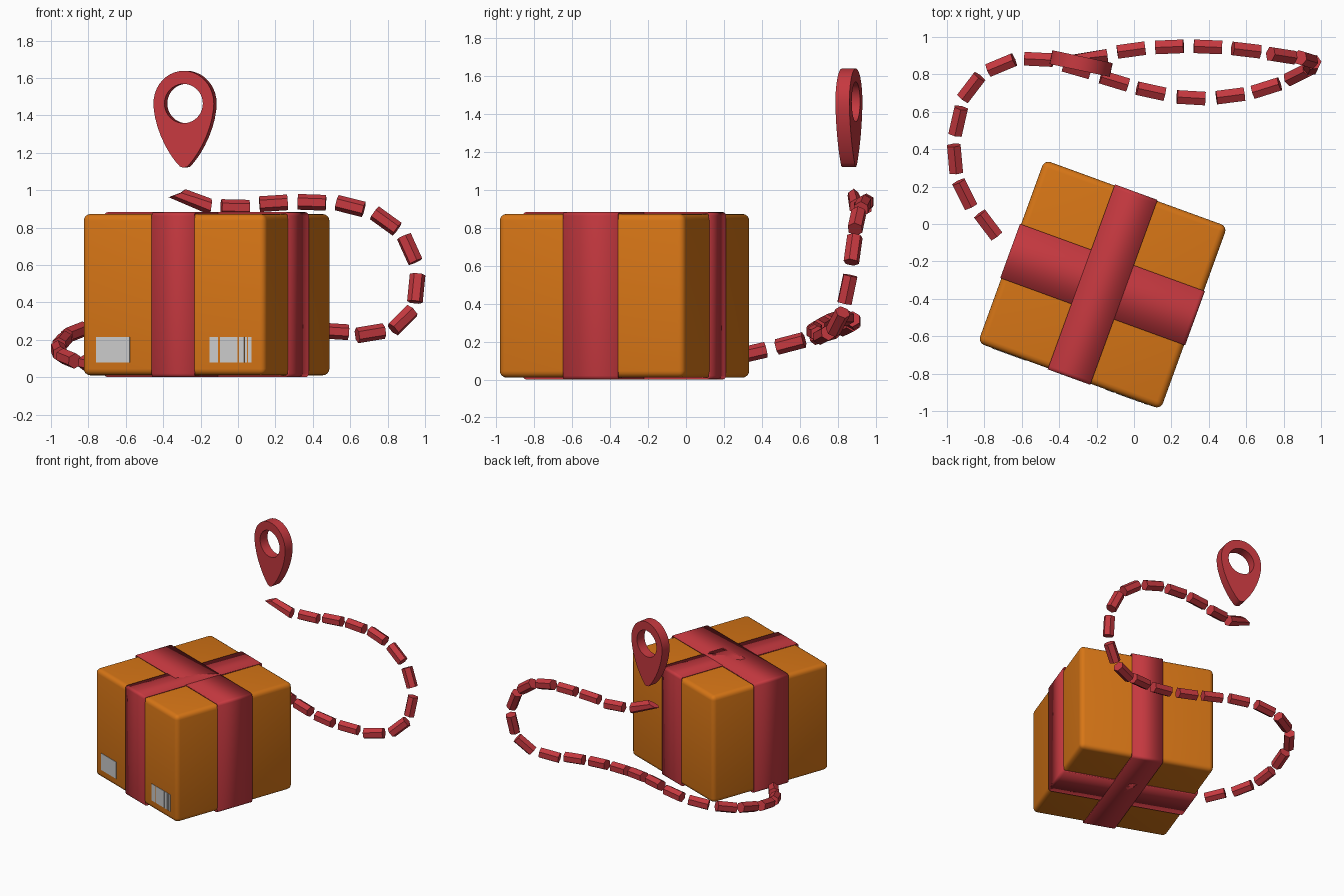
import bpy, bmesh, math
from mathutils import Vector, Matrix

if "Cube" in bpy.data.objects:
    bpy.data.objects.remove(bpy.data.objects["Cube"])


def material(name, rgb):
    m = bpy.data.materials.new(name)
    m.diffuse_color = (*rgb, 1)
    m.use_nodes = True
    m.node_tree.nodes["Principled BSDF"].inputs["Base Color"].default_value = m.diffuse_color
    return m


RED = material("red", (0.56, 0.04, 0.05))
ORANGE = material("orange", (0.68, 0.18, 0.008))


def finish(bm, name, mat=None, matrix=None, smooth=False):
    bmesh.ops.recalc_face_normals(bm, faces=bm.faces[:])
    me = bpy.data.meshes.new(name)
    bm.to_mesh(me)
    bm.free()
    ob = bpy.data.objects.new(name, me)
    bpy.context.collection.objects.link(ob)
    if mat:
        me.materials.append(mat)
    if matrix is not None:
        ob.matrix_world = matrix
    if smooth:
        bpy.ops.object.select_all(action='DESELECT')
        ob.select_set(True)
        bpy.context.view_layer.objects.active = ob
        bpy.ops.object.shade_smooth_by_angle(angle=math.radians(40))
    return ob


def block(size, centre=(0, 0, 0)):
    bm = bmesh.new()
    bmesh.ops.create_cube(bm, size=1)
    bmesh.ops.scale(bm, vec=size, verts=bm.verts)
    bmesh.ops.translate(bm, vec=centre, verts=bm.verts)
    return bm


# Parcel frame: all parcel parts share this turn
PARCEL = Matrix.Translation((-0.168, -0.324, 0.441)) @ Matrix.Rotation(math.radians(-20), 4, 'Z')
SIDE, HEIGHT = 1.04, 0.862

# Cardboard box with rounded edges
bm = block((SIDE, SIDE, HEIGHT))
bmesh.ops.bevel(bm, geom=bm.edges[:], offset=0.035, segments=4, profile=0.5, affect='EDGES')
finish(bm, "box", ORANGE, PARCEL, smooth=True)


# Ribbons: open bands wrapped round the box
def ribbon(name, width, axis):
    size = [SIDE + 0.012, SIDE + 0.012, HEIGHT + 0.02]
    size[axis] = width
    bm = block(size)
    caps = [f for f in bm.faces if abs(f.normal[axis]) > 0.9]
    bmesh.ops.delete(bm, geom=caps, context='FACES_ONLY')
    along = [e for e in bm.edges
             if abs((e.verts[0].co - e.verts[1].co)[axis]) > width * 0.9]
    bmesh.ops.bevel(bm, geom=along, offset=0.02, segments=3, profile=0.5, affect='EDGES')
    ob = finish(bm, name, RED, PARCEL, smooth=True)
    mod = ob.modifiers.new("thickness", 'SOLIDIFY')
    mod.thickness = 0.01
    mod.offset = -1


ribbon("ribbon_front_to_back", 0.242, 0)
ribbon("ribbon_side_to_side", 0.308, 1)

# Grey label and barcode on the front face
marks = [("label", -0.438, -0.247)]
marks += [("barcode_bar", a, b) for a, b in
          ((0.208, 0.255), (0.266, 0.366), (0.374, 0.404), (0.41, 0.42), (0.425, 0.445))]
for name, a, b in marks:
    bm = block((b - a, 0.006, 0.135), ((a + b) / 2, -SIDE / 2, 0.147 - 0.441))
    finish(bm, name, None, PARCEL)

# Map pin: teardrop ring with straight flanks to a blunt tip
N, R, HOLE, THICK = 40, 0.165, 0.105, 0.075
TIP = -0.343


def teardrop(a):
    x, z = R * math.cos(a), 0.175 * math.sin(a)
    if z < 0:
        s = -math.sin(a)
        z = TIP * s ** 1.25
        x = math.copysign(R * (1 - s ** 2.2) ** 0.85 * 0.93 + 0.07 * R, math.cos(a)) \
            if s < 0.999 else 0
    return x, z


bm = bmesh.new()
rings = []
for i in range(N):
    a = 2 * math.pi * i / N
    ox, oz = teardrop(a)
    ix, iz = HOLE * math.cos(a), HOLE * math.sin(a)
    rings.append([bm.verts.new(p) for p in (
        (ox, -THICK / 2, oz), (ox, THICK / 2, oz), (ix, THICK / 2, iz), (ix, -THICK / 2, iz))])
for i in range(N):
    p, q = rings[i], rings[(i + 1) % N]
    for k in range(4):
        bm.faces.new((p[k], p[(k + 1) % 4], q[(k + 1) % 4], q[k]))
finish(bm, "map_pin", RED,
       Matrix.Translation((-0.283, 0.858, 1.463)) @ Matrix.Rotation(math.radians(-12), 4, 'Z'),
       smooth=True)

# Dashed route: centre of every dash, from below the pin to the parcel
route = [Vector(p) for p in (
    (-0.225, 0.89, 0.94), (-0.015, 0.93, 0.908), (0.19, 0.947, 0.93), (0.395, 0.947, 0.935),
    (0.60, 0.93, 0.915), (0.79, 0.90, 0.835), (0.918, 0.88, 0.685), (0.953, 0.85, 0.475),
    (0.88, 0.80, 0.305), (0.708, 0.727, 0.235), (0.515, 0.685, 0.245), (0.305, 0.675, 0.26),
    (0.09, 0.71, 0.285), (-0.105, 0.765, 0.31), (-0.305, 0.83, 0.325), (-0.51, 0.88, 0.31),
    (-0.71, 0.85, 0.28), (-0.87, 0.73, 0.24), (-0.94, 0.55, 0.19), (-0.957, 0.348, 0.14),
    (-0.905, 0.16, 0.10), (-0.78, -0.005, 0.068))]

for i, c in enumerate(route):
    t = (route[min(i + 1, len(route) - 1)] - route[max(i - 1, 0)]).normalized()
    if i == 0:
        t = Vector((0.9, 0.1, -0.33)).normalized()
    side = t.cross(Vector((0, 0, 1))).normalized()
    up = side.cross(t)
    bm = bmesh.new()
    ends = []
    for d in (-0.075, 0.075):
        ring = []
        for k in range(6):
            a = math.pi / 2 + k * math.pi / 3
            # first dash is cut off at a slant
            slant = 0.03 * (1 - math.sin(a)) if i == 0 and d > 0 else 0
            lead = 0.035 * (1 - math.sin(a)) if i == 0 and d < 0 else 0
            ring.append(bm.verts.new(c + t * (d - lead + slant * 0.3)
                                     + (side * math.cos(a) + up * math.sin(a)) * 0.042
                                     * (0.7 if lead else 1)))
        bm.faces.new(ring)
        ends.append(ring)
    for k in range(6):
        j = (k + 1) % 6
        bm.faces.new((ends[0][k], ends[0][j], ends[1][j], ends[1][k]))
    finish(bm, f"route_dash_{i + 1}", RED)
